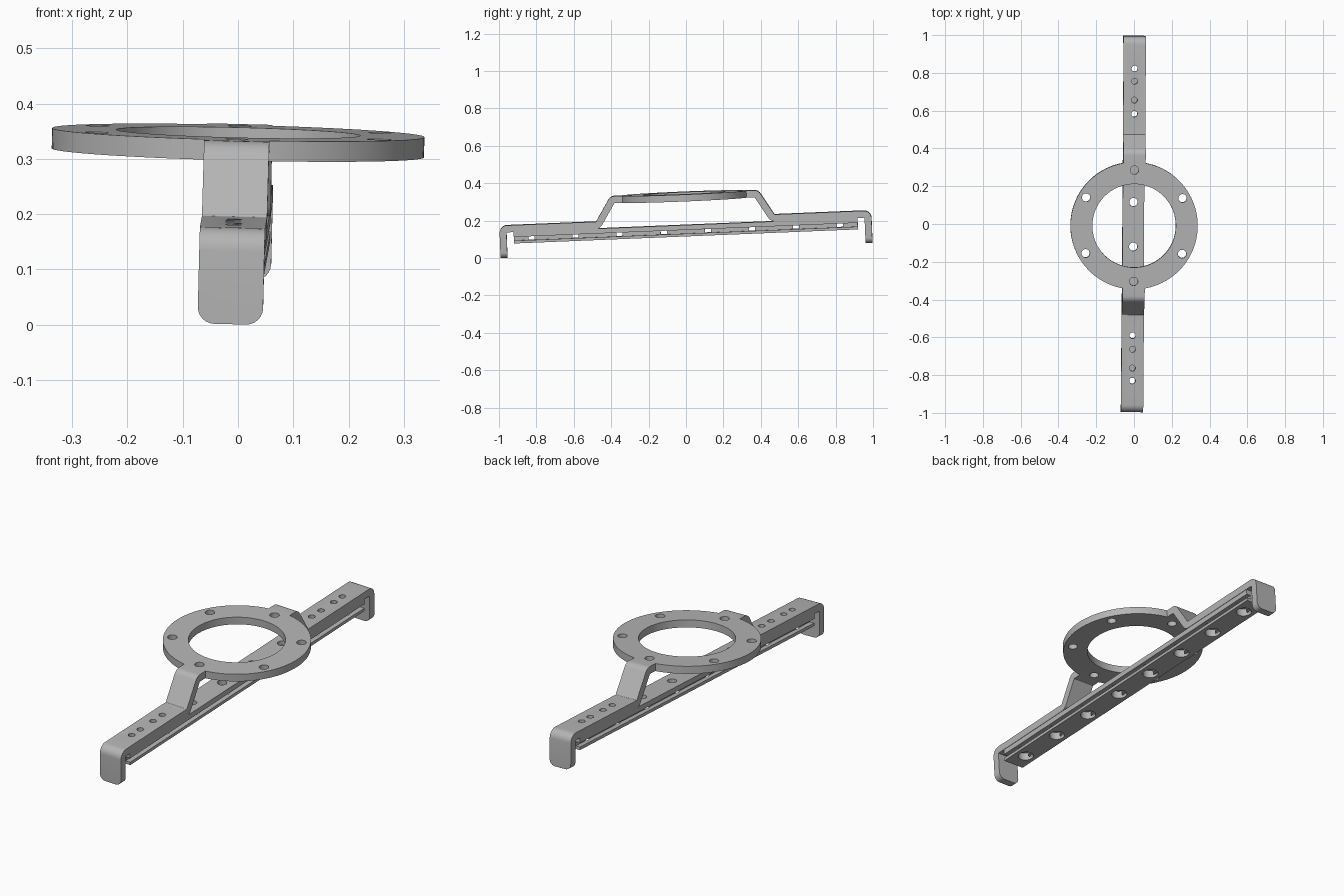
import bpy, bmesh, math
from mathutils import Vector, Matrix, Euler

cube = bpy.data.objects.get("Cube")
if cube:
    bpy.data.objects.remove(cube, do_unlink=True)

grey = bpy.data.materials.new("metal grey")
grey.use_nodes = True
grey.diffuse_color = (0.46, 0.46, 0.46, 1)
grey.node_tree.nodes["Principled BSDF"].inputs["Base Color"].default_value = grey.diffuse_color

HALF_W = 0.059      # strap half width
T = 0.037           # sheet thickness
ARM_TOP = 0.215
RING_TOP = 0.348
RAIL_BOTTOM = 0.117
RAIL_TOP = ARM_TOP - T


def make(name, bm):
    bmesh.ops.recalc_face_normals(bm, faces=bm.faces)
    mesh = bpy.data.meshes.new(name)
    bm.to_mesh(mesh)
    bm.free()
    mesh.materials.append(grey)
    obj = bpy.data.objects.new(name, mesh)
    bpy.context.collection.objects.link(obj)
    return obj


def activate(obj):
    bpy.ops.object.select_all(action='DESELECT')
    obj.select_set(True)
    bpy.context.view_layer.objects.active = obj


def combine(obj, tool, operation):
    mod = obj.modifiers.new("combine", 'BOOLEAN')
    mod.operation = operation
    mod.solver = 'EXACT'
    mod.object = tool
    activate(obj)
    bpy.ops.object.modifier_apply(modifier=mod.name)
    bpy.data.objects.remove(tool, do_unlink=True)


def cylinders(name, spots, r, z0, z1, segments=32):
    bm = bmesh.new()
    for x, y in spots:
        bmesh.ops.create_cone(bm, cap_ends=True, segments=segments, radius1=r, radius2=r,
                              depth=z1 - z0, matrix=Matrix.Translation((x, y, (z0 + z1) / 2)))
    return make(name, bm)


def drill(obj, spots, r, z0, z1, segments=32):
    combine(obj, cylinders("drill", spots, r, z0, z1, segments), 'DIFFERENCE')


def extrude(outline, vector):
    bm = bmesh.new()
    face = bm.faces.new([bm.verts.new(p) for p in outline])
    result = bmesh.ops.extrude_face_region(bm, geom=[face])
    verts = [v for v in result["geom"] if isinstance(v, bmesh.types.BMVert)]
    bmesh.ops.translate(bm, verts=verts, vec=vector)
    return bm


def bent_sheet(path, radius, steps=6):
    """Outline of a folded sheet following a centre line with round bends."""
    pts = [Vector(p) for p in path]
    d = (pts[1] - pts[0]).normalized()
    line = [(pts[0], d)]
    for a, b, c in zip(pts, pts[1:], pts[2:]):
        d0, d1 = (b - a).normalized(), (c - b).normalized()
        turn = d0.angle_signed(d1)
        side = 1 if d0.cross(d1) > 0 else -1
        n0 = Vector((-d0.y, d0.x)) * side
        centre = b - d0 * radius * math.tan(abs(turn) / 2) + n0 * radius
        for i in range(steps + 1):
            rot = Matrix.Rotation(side * abs(turn) * i / steps, 2)
            line.append((centre - rot @ n0 * radius, rot @ d0))
    line.append((pts[-1], (pts[-1] - pts[-2]).normalized()))
    left = [p + Vector((-d.y, d.x)) * T / 2 for p, d in line]
    right = [p - Vector((-d.y, d.x)) * T / 2 for p, d in line]
    return left + right[::-1]


def strap(name, sign):
    hook_y, hook_z = 0.995 - T / 2, 0.0415
    arm_z, ring_z = ARM_TOP - T / 2, RING_TOP - T / 2
    path = [(hook_y, hook_z), (hook_y, arm_z), (0.467, arm_z), (0.385, ring_z), (0.28, ring_z)]
    outline = [(-HALF_W, sign * p.x, p.y) for p in bent_sheet(path, 0.022)]
    bm = extrude(outline, (2 * HALF_W, 0, 0))
    # rounded lower corners of the hook
    corners = [e for e in bm.edges if all(v.co.z < hook_z + 0.001 for v in e.verts)
               and abs(e.verts[0].co.x - e.verts[1].co.x) < 0.001]
    bmesh.ops.bevel(bm, geom=corners, offset=0.03, segments=6, profile=0.5, affect='EDGES')
    return make(name, bm)


# ring with its two folded straps
bracket = cylinders("ring_bracket", [(0, 0)], 0.337, RING_TOP - T, RING_TOP, 96)
drill(bracket, [(0, 0)], 0.221, 0.25, 0.4, 96)
for sign in (-1, 1):
    combine(bracket, strap("strap", sign), 'UNION')
angles = [math.radians(30 + 60 * i) for i in range(6)]
drill(bracket, [(0.295 * math.cos(a), 0.295 * math.sin(a)) for a in angles], 0.022, 0.28, 0.4)
arm_spots = [(0, s * y) for s in (-1, 1) for y in (0.587, 0.66, 0.76, 0.827)]
drill(bracket, arm_spots, 0.016, 0.15, 0.25)

# grooved rail below the straps
w, inner = 0.057, 0.033
half = [(w, RAIL_BOTTOM), (w, 0.132), (inner, 0.132), (inner, 0.152), (w, 0.152), (w, RAIL_TOP)]
section = half + [(-x, z) for x, z in reversed(half)]
rail = make("rail", extrude([(x, -0.92, z) for x, z in section], (0, 1.84, 0)))
rail_spots = [(0, 0.236 * (i - 3.5)) for i in range(8)]
drill(rail, rail_spots, 0.037, 0.08, 0.156)
drill(rail, rail_spots, 0.022, 0.14, 0.25)

# slight tilt of the whole assembly
pose = (Matrix.Translation((-0.008, 0.005, 0)) @ Matrix.Rotation(-0.0075, 4, 'Z')
        @ Matrix.Rotation(0.041, 4, 'X') @ Matrix.Rotation(0.025, 4, 'Y'))
for obj in (bracket, rail):
    obj.data.transform(pose)
    activate(obj)
    bpy.ops.object.shade_smooth_by_angle(angle=math.radians(30))
